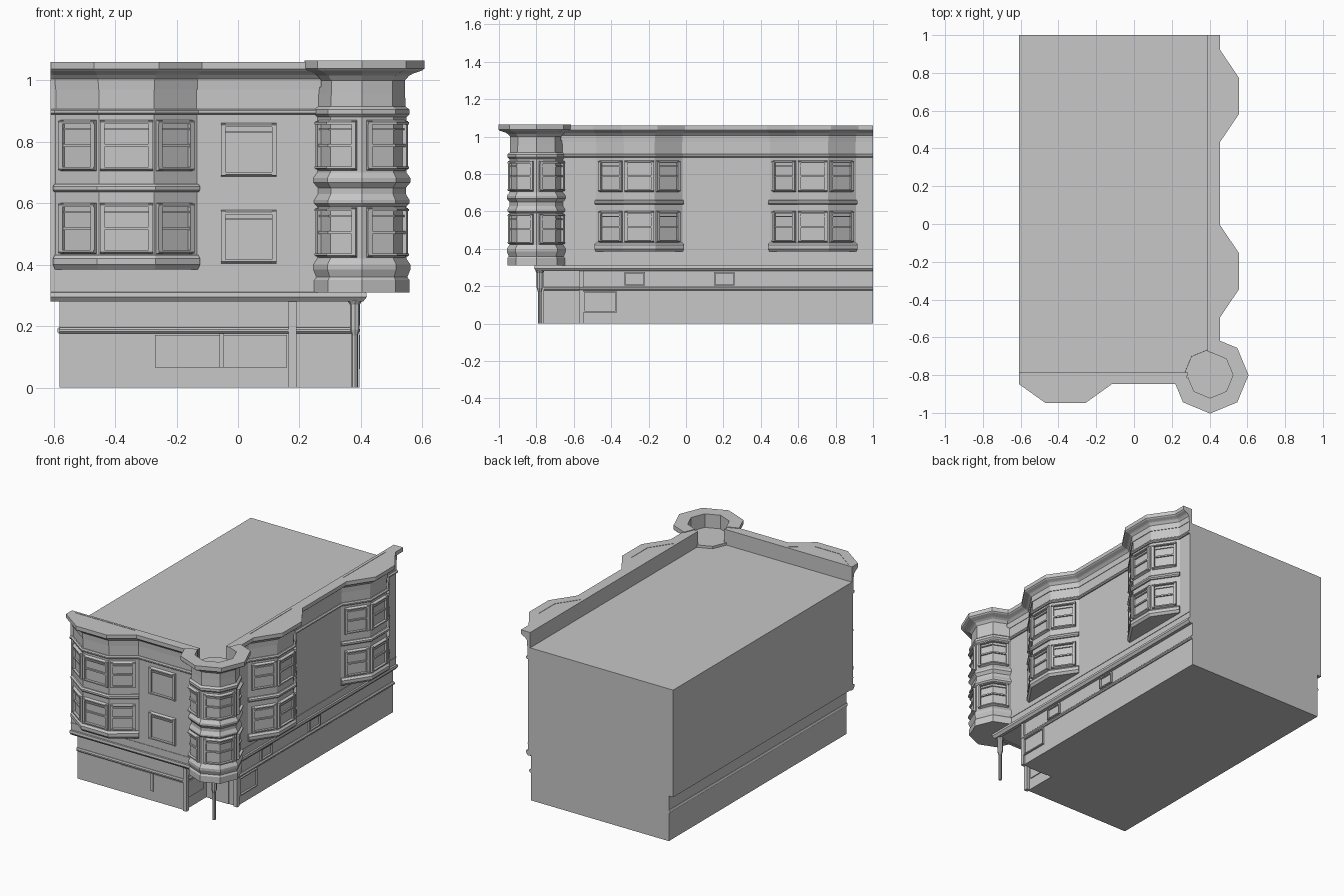
import bpy, bmesh, math
from mathutils import Vector

if "Cube" in bpy.data.objects:
    bpy.data.objects.remove(bpy.data.objects["Cube"])

stone = bpy.data.materials.new("grey_stone")
stone.use_nodes = True
stone.diffuse_color = (0.57, 0.57, 0.57, 1)
stone.node_tree.nodes["Principled BSDF"].inputs["Base Color"].default_value = (0.57, 0.57, 0.57, 1)

LEFT, RIGHT, FRONT, BACK = -0.61, 0.407, -0.8, 1.0
ROOF, TOP = 0.963, 1.06
TURRET = Vector((0.403, -0.8))


def finish(name, bm):
    bmesh.ops.recalc_face_normals(bm, faces=bm.faces)
    mesh = bpy.data.meshes.new(name)
    bm.to_mesh(mesh)
    bm.free()
    mesh.materials.append(stone)
    bpy.context.collection.objects.link(bpy.data.objects.new(name, mesh))


def loft(bm, rings):
    """Join rings of equal point count and cap both ends."""
    loops = [[bm.verts.new(p) for p in ring] for ring in rings]
    n = len(loops[0])
    for a, b in zip(loops, loops[1:]):
        for i in range(n):
            j = (i + 1) % n
            bm.faces.new((a[i], a[j], b[j], b[i]))
    bm.faces.new(loops[0])
    bm.faces.new(loops[-1])


def prism(name, plan, z0, z1):
    bm = bmesh.new()
    loft(bm, [[(x, y, z) for x, y in plan] for z in (z0, z1)])
    finish(name, bm)


def box(name, x0, x1, y0, y1, z0, z1):
    prism(name, [(x0, y0), (x1, y0), (x1, y1), (x0, y1)], z0, z1)


def sweep(bm, path, profile):
    """Run a closed (offset, height) profile along a plan path, mitred, outward on its right."""
    pts = [Vector(p) for p in path]
    normals = []
    for a, b in zip(pts, pts[1:]):
        d = (b - a).normalized()
        normals.append(Vector((d.y, -d.x)))
    rings = []
    for i, p in enumerate(pts):
        n, m = normals[max(i - 1, 0)], normals[min(i, len(normals) - 1)]
        out = (n + m) / (1 + n.dot(m))
        rings.append([(*(p + out * o), z) for o, z in profile])
    loft(bm, rings)


def moulding(name, path, profile):
    bm = bmesh.new()
    sweep(bm, path, profile)
    finish(name, bm)


def bar(z0, z1, out):
    return [(-0.004, z0), (out, z0), (out, z1), (-0.004, z1)]


def band(z0, z1, out):
    """Projecting band with chamfered lower and upper edges."""
    t = (z1 - z0) * 0.3
    return [(-0.005, z0), (out * 0.5, z0), (out, z0 + t), (out, z1 - t), (out * 0.5, z1), (-0.005, z1)]


def octagon(r, z, c):
    return [(c[0] + r * math.cos(k * math.pi / 4), c[1] + r * math.sin(k * math.pi / 4), z) for k in range(8)]


def stack(name, c, profile):
    bm = bmesh.new()
    loft(bm, [octagon(r, z, c) for r, z in profile])
    finish(name, bm)


def window(name, path, z0, z1, sash=True):
    """Framed window following a straight or bent plan path."""
    pts = [Vector(p) for p in path]
    bm = bmesh.new()
    w = 0.015
    a = pts[0] + (pts[1] - pts[0]).normalized() * w
    b = pts[-1] + (pts[-2] - pts[-1]).normalized() * w
    # Rails slope back to the wall on their outer edges
    sweep(bm, pts, [(-0.004, z0), (0.016, z0 + 0.008), (0.016, z0 + w), (-0.004, z0 + w)])
    sweep(bm, pts, [(-0.004, z1 - w), (0.016, z1 - w), (0.016, z1 - 0.008), (-0.004, z1)])
    for post in ([pts[0], a], [b, pts[-1]]):
        sweep(bm, post, bar(z0 + 0.004, z1 - 0.004, 0.013))
    if sash:
        mid = (z0 + z1) / 2
        sweep(bm, [a, *pts[1:-1], b], bar(mid - 0.005, mid + 0.004, 0.009))
    sweep(bm, [a, *pts[1:-1], b], bar(z1 - 0.034, z1 - 0.028, 0.007))
    finish(name, bm)


def part(a, b, s, e):
    a, b = Vector(a), Vector(b)
    return [a.lerp(b, s), a.lerp(b, e)]


# Ground floor with its recessed corner entrance, and the overhanging upper floors
SHOP_FRONT, SHOP_SIDE, PORCH_X, PORCH_Y = -0.775, 0.385, 0.17, -0.56
base = [(-0.58, SHOP_FRONT), (PORCH_X, SHOP_FRONT), (PORCH_X, PORCH_Y), (SHOP_SIDE, PORCH_Y),
        (SHOP_SIDE, BACK), (-0.58, BACK)]
prism("ground_floor", base, 0, 0.29)
box("upper_floors", LEFT, RIGHT, FRONT, BACK, 0.285, ROOF)
moulding("ground_trim", base[:5], band(0.176, 0.196, 0.012))
moulding("ground_trim_left", [base[5], base[0]], band(0.176, 0.196, 0.008))
walls = [(LEFT, FRONT), (RIGHT, FRONT), (RIGHT, BACK)]
moulding("floor_ledge", walls, [(-0.02, 0.28), (0, 0.28), (0.012, 0.295), (0.01, 0.31), (-0.01, 0.312)])
moulding("ledge_fillet", walls, bar(0.352, 0.357, 0.003))

# Shop windows, small vents and entrance pilasters
for i, (a, b) in enumerate(((-0.27, -0.055), (-0.05, 0.16))):
    moulding(f"shop_window_{i}", [(a, SHOP_FRONT), (b, SHOP_FRONT)], bar(0.065, 0.172, 0.005))
moulding("shop_mullion", [(-0.06, SHOP_FRONT), (-0.045, SHOP_FRONT)], bar(0.065, 0.176, 0.012))
moulding("entrance_window", [(PORCH_X, -0.745), (PORCH_X, -0.59)], bar(0.07, 0.172, 0.006))
moulding("entrance_door", [(0.2, PORCH_Y), (0.33, PORCH_Y)], bar(0.0, 0.165, 0.004))


def side_frame(name, y0, y1, z0, z1):
    bm = bmesh.new()
    t = 0.007
    for z in (z0, z1 - t):
        sweep(bm, [(SHOP_SIDE, y0), (SHOP_SIDE, y1)], bar(z, z + t, 0.012))
    for y in (y0, y1 - t):
        sweep(bm, [(SHOP_SIDE, y), (SHOP_SIDE, y + t)], bar(z0 + t, z1 - t, 0.012))
    finish(name, bm)


side_frame("side_shop_window", -0.55, -0.37, 0.06, 0.172)
side_frame("side_vent", -0.33, -0.22, 0.203, 0.275)
side_frame("rear_side_vent", 0.15, 0.26, 0.203, 0.275)
box("front_pilaster", 0.165, 0.19, SHOP_FRONT - 0.012, SHOP_FRONT + 0.015, 0, 0.285)
box("side_pilaster", SHOP_SIDE - 0.015, SHOP_SIDE + 0.01, PORCH_Y - 0.012, PORCH_Y + 0.012, 0, 0.285)
stack("corner_column", (0.38, -0.782), [(0.01, 0), (0.01, 0.17), (0.016, 0.19), (0.016, 0.27), (0.022, 0.28), (0.022, 0.315)])


# Bays: plan points along a wall, given its start, direction and outward side
def bay_points(centre, along, out, flat):
    centre, along, out = Vector(centre), Vector(along), Vector(out)
    return [centre + along * s + out * d for s, d in ((-0.23, 0), (-flat, 0.1), (flat, 0.1), (0.23, 0))]


front_bay = bay_points((-0.363, FRONT), (1, 0), (0, -1), 0.09)
side_bays = [bay_points((RIGHT, y), (0, 1), (1, 0), 0.082) for y in (-0.25, 0.678)]
for name, bay in zip(("front_bay", "side_bay", "rear_side_bay"), [front_bay] + side_bays):
    prism(name, [tuple(p) for p in bay], 0.385, TOP - 0.002)
    moulding(name + "_sill", bay, [(-0.005, 0.385), (0.004, 0.385), (0.016, 0.4), (0.016, 0.42), (0.006, 0.432), (-0.005, 0.432)])
    moulding(name + "_waist", bay, band(0.636, 0.662, 0.016))
    for z in (0.433, 0.703):
        for k, (s, e) in enumerate(((0.12, 0.95), (0.02, 0.98), (0.05, 0.88))):
            window(f"{name}_window_{k}", part(bay[k], bay[k + 1], s, e), z, z + 0.17)

# Cornice, frieze band and parapet following the facades
front_path = [(LEFT, FRONT), *front_bay, (0.28, FRONT)]
side_path = [(RIGHT, -0.68), *side_bays[0], *side_bays[1], (RIGHT, BACK)]
cornice = [(-0.008, 0.97), (0.004, 0.97), (0.006, 1.005), (0.018, 1.018), (0.024, 1.022),
           (0.042, 1.03), (0.048, 1.036), (0.048, TOP), (-0.008, TOP)]
for name, path in (("front", front_path), ("side", side_path)):
    moulding(name + "_cornice", path, cornice)
    moulding(name + "_frieze", path, band(0.888, 0.907, 0.014))
box("front_parapet", LEFT, 0.285, FRONT - 0.001, -0.787, 0.9, TOP)
box("side_parapet", 0.39, RIGHT + 0.001, -0.675, BACK, 0.9, TOP)

# Plain windows between the bay and the turret
for z in (0.402, 0.686):
    window("plain_window", [(-0.056, FRONT), (0.125, FRONT)], z, z + 0.177, sash=False)

# Corner turret, its crown and wrapped windows
R = 0.145
stack("corner_turret", TURRET, [
    (0.155, 0.31), (0.155, 0.35), (0.148, 0.36), (0.158, 0.385), (0.158, 0.4), (R, 0.42), (R, 0.59),
    (0.155, 0.6), (0.155, 0.61), (0.143, 0.63), (0.143, 0.65), (0.158, 0.668), (0.158, 0.682),
    (R, 0.7), (R, 0.88), (0.155, 0.89), (0.155, 0.905), (0.142, 0.915), (0.14, 0.978)])


def around(deg, r=R):
    return TURRET + Vector((math.cos(math.radians(deg)), math.sin(math.radians(deg)))) * r


crown = [(-0.022, ROOF), (-0.004, 0.9), (-0.004, 1.0), (0.008, 1.015), (0.02, 1.022), (0.048, 1.032), (0.054, 1.038),
         (0.054, TOP + 0.004), (-0.022, TOP + 0.004)]
ring = [around(a) for a in range(-180, 91, 45)]
ring[0] = ring[0].lerp(ring[1], 0.2)
ring[-1] = ring[-1].lerp(ring[-2], 0.2)
moulding("turret_crown", ring, crown)
for z in (0.422, 0.705):
    for a in (-135, -45, 45):
        lo, mid, hi = around(a - 45), around(a), around(a + 45)
        window("turret_window", [lo.lerp(mid, 0.15), mid, mid.lerp(hi, 0.85)], z, z + 0.167)
